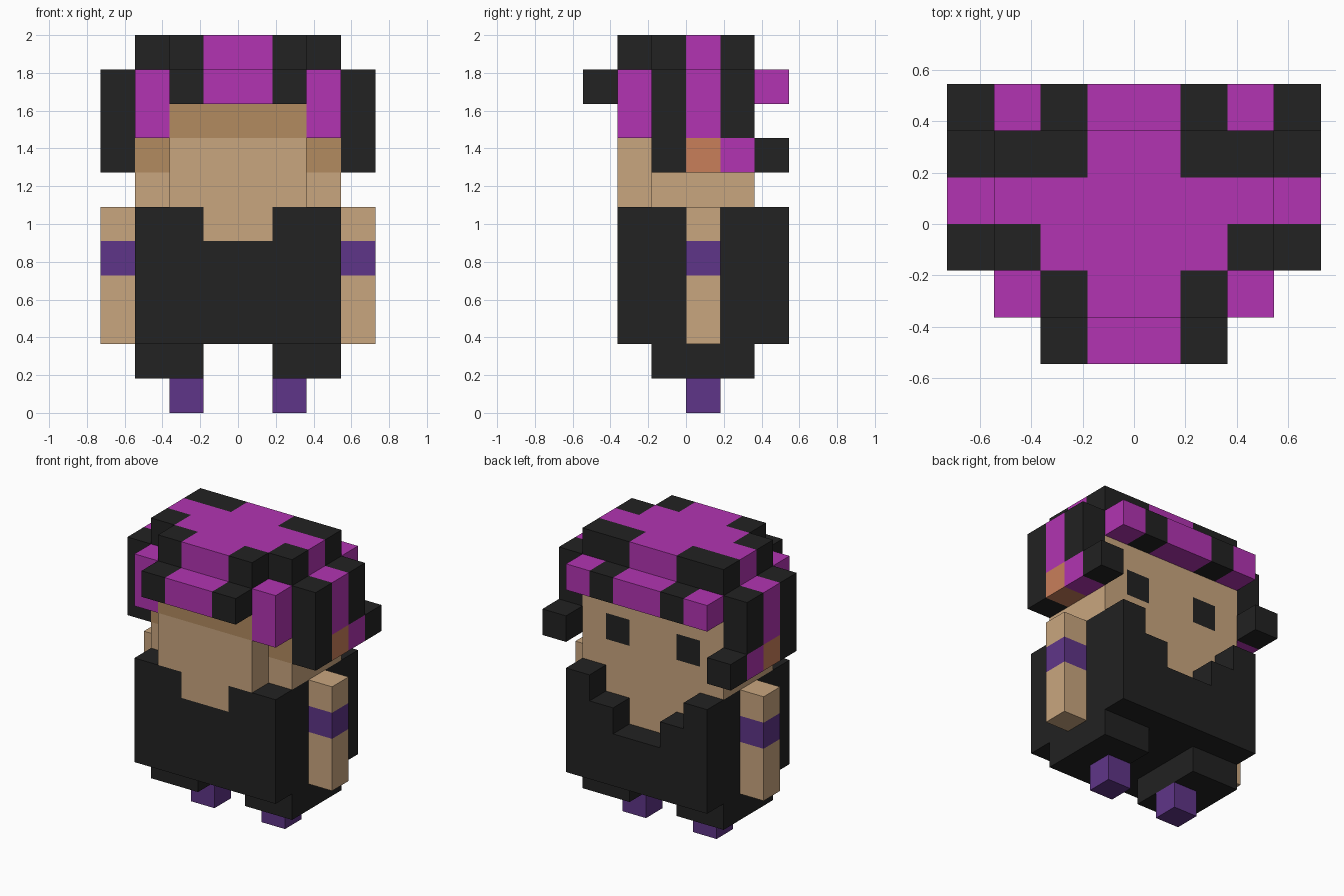
import bpy
import bmesh
from mathutils import Matrix, Vector

cube = bpy.data.objects.get("Cube")
if cube:
    bpy.data.objects.remove(cube, do_unlink=True)

UNIT = 2 / 11  # edge length of one block


def make_material(name, rgb):
    """Flat material from an sRGB byte colour."""
    linear = []
    for c in rgb:
        c /= 255
        linear.append(c / 12.92 if c <= 0.04045 else ((c + 0.055) / 1.055) ** 2.4)
    mat = bpy.data.materials.new(name)
    mat.use_nodes = True
    mat.diffuse_color = (*linear, 1)
    mat.node_tree.nodes["Principled BSDF"].inputs["Base Color"].default_value = (*linear, 1)
    return mat


skin = make_material("tan skin", (201, 166, 127))
shade = make_material("dark tan skin", (178, 139, 96))
black = make_material("black", (34, 34, 34))
magenta = make_material("magenta", (178, 52, 178))
purple = make_material("purple", (95, 53, 136))
orange = make_material("orange ear", (201, 126, 90))


def add_box(bm, x, y, z):
    low, high = Vector((x[0], y[0], z[0])), Vector((x[1], y[1], z[1]))
    place = Matrix.Translation((low + high) / 2 * UNIT)
    bmesh.ops.create_cube(bm, size=UNIT, matrix=place @ Matrix.Diagonal((*(high - low), 1)))


def part(name, mat, *boxes):
    """Blocks given as x, y, z ranges on the +x half; the other half mirrors them."""
    bm = bmesh.new()
    for x, y, z in boxes:
        if x[0] == 0:
            add_box(bm, (-x[1], x[1]), y, z)
        else:
            add_box(bm, x, y, z)
            add_box(bm, (-x[1], -x[0]), y, z)
    mesh = bpy.data.meshes.new(name)
    bm.to_mesh(mesh)
    bm.free()
    mesh.materials.append(mat)
    obj = bpy.data.objects.new(name, mesh)
    bpy.context.collection.objects.link(obj)
    return obj


# Feet, legs and arms
part("feet", purple, ((1, 2), (0, 1), (0, 1)))
part("legs", black, ((1, 3), (-1, 2), (1, 2)))
part("arms", skin,
     ((3, 4), (0, 1), (2, 4)),
     ((3, 4), (0, 1), (5, 6)))
part("arm_bands", purple, ((3, 4), (0, 1), (4, 5)))

# Robe with a small notch on one side and a stepped neckline on the other
part("robe", black,
     ((0, 3), (-2, -1), (2, 5)),
     ((1, 3), (-2, -1), (5, 6)),
     ((0, 3), (-1, 1), (2, 6)),
     ((0, 3), (1, 3), (2, 4)),
     ((1, 3), (1, 3), (4, 5)),
     ((2, 3), (1, 3), (5, 6)))

# Head with neck and chin
part("neck", skin, ((0, 1), (-2, -1), (5, 6)))
part("chin", skin,
     ((0, 1), (1, 2), (4, 6)),
     ((1, 2), (1, 2), (5, 6)))
part("head", skin,
     ((0, 2), (-2, -1), (6, 8)),
     ((0, 2), (-1, 0), (6, 10)),
     ((2, 3), (-1, 0), (6, 7)),
     ((2, 3), (-1, 0), (8, 10)),
     ((0, 3), (0, 1), (6, 10)))
part("face", skin,
     ((0, 1), (1, 2), (6, 10)),
     ((1, 2), (1, 2), (6, 7)),
     ((1, 2), (1, 2), (8, 10)),
     ((2, 3), (1, 2), (6, 10)))
part("eyes", black, ((1, 2), (1, 2), (7, 8)))
part("hairline", shade,
     ((0, 2), (-2, -1), (8, 10)),
     ((2, 3), (-1, 0), (7, 8)))
part("ears", orange, ((3, 4), (0, 1), (7, 8)))

# Crown of the hair
part("crown_streak", magenta,
     ((0, 1), (-2, -1), (10, 11)),
     ((0, 2), (-1, 0), (10, 11)),
     ((0, 3), (0, 1), (10, 11)),
     ((0, 1), (1, 2), (10, 11)))
part("crown_dark", black,
     ((1, 2), (-2, -1), (10, 11)),
     ((2, 3), (-1, 0), (10, 11)),
     ((1, 3), (1, 2), (10, 11)))

# Hair ridges on both long sides
for name, y in (("front_ridge", (-3, -2)), ("back_ridge", (2, 3))):
    part(name + "_streak", magenta, ((0, 1), y, (9, 10)))
    part(name + "_dark", black, ((1, 2), y, (9, 10)))
part("back_ridge_tips", magenta, ((2, 3), (2, 3), (9, 10)))
part("corner_locks", magenta, ((2, 3), (-2, -1), (8, 10)))

# Side hair and the tufts beside the face
part("side_hair_dark", black,
     ((3, 4), (-1, 0), (7, 10)),
     ((3, 4), (1, 2), (8, 10)))
part("side_hair_streak", magenta,
     ((3, 4), (0, 1), (8, 10)),
     ((3, 4), (1, 2), (7, 8)))
part("side_tufts", black, ((3, 4), (2, 3), (7, 8)))
